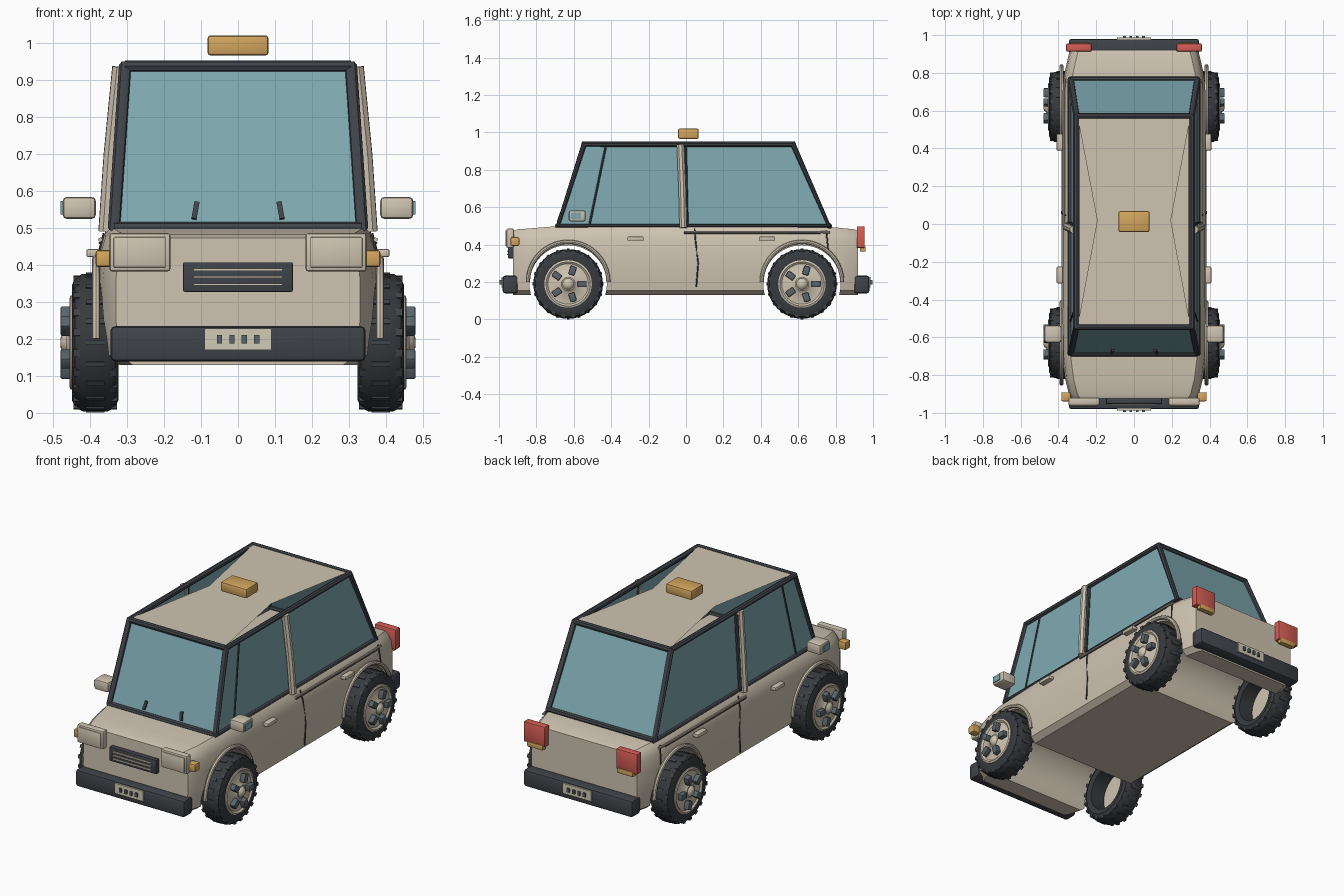
import bpy, bmesh
from math import sin, cos, pi, radians
from mathutils import Vector, Matrix

cube = bpy.data.objects.get("Cube")
if cube:
    bpy.data.objects.remove(cube, do_unlink=True)


def material(name, *rgb):
    m = bpy.data.materials.new(name)
    m.use_nodes = True
    m.diffuse_color = (*rgb, 1)
    m.node_tree.nodes["Principled BSDF"].inputs["Base Color"].default_value = (*rgb, 1)
    return m


BEIGE = material("beige paint", 0.62, 0.55, 0.44)
DARK = material("dark trim", 0.05, 0.056, 0.066)
TYRE = material("tyre rubber", 0.038, 0.042, 0.047)
GLASS = material("teal glass", 0.21, 0.4, 0.44)
AMBER = material("amber", 0.65, 0.38, 0.11)
RED = material("red lens", 0.66, 0.11, 0.09)
SLATE = material("slate", 0.1, 0.13, 0.15)
PLATE = material("pale plate", 0.64, 0.6, 0.46)


def finish(name, bm, mat):
    bmesh.ops.recalc_face_normals(bm, faces=bm.faces)
    me = bpy.data.meshes.new(name)
    bm.to_mesh(me)
    bm.free()
    me.materials.append(mat)
    ob = bpy.data.objects.new(name, me)
    bpy.context.collection.objects.link(ob)
    return ob


def box(name, centre, size, mat, bevel=0.0, rot=None):
    bm = bmesh.new()
    bmesh.ops.create_cube(bm, size=1)
    bmesh.ops.scale(bm, vec=size, verts=bm.verts)
    if bevel:
        bmesh.ops.bevel(bm, geom=bm.edges[:], offset=bevel, segments=2, profile=0.5, affect='EDGES')
    if rot:
        bmesh.ops.transform(bm, matrix=rot, verts=bm.verts)
    bmesh.ops.translate(bm, vec=centre, verts=bm.verts)
    return finish(name, bm, mat)


def tube(name, pts, r, mat, cyclic=False):
    cu = bpy.data.curves.new(name, 'CURVE')
    cu.dimensions = '3D'
    cu.bevel_depth = r
    cu.bevel_resolution = 2
    cu.use_fill_caps = True
    sp = cu.splines.new('POLY')
    sp.points.add(len(pts) - 1)
    for p, co in zip(sp.points, pts):
        p.co = (*co, 1)
    sp.use_cyclic_u = cyclic
    cu.materials.append(mat)
    ob = bpy.data.objects.new(name, cu)
    bpy.context.collection.objects.link(ob)
    return ob


def panel(name, pts, mat):
    bm = bmesh.new()
    bm.faces.new([bm.verts.new(p) for p in pts])
    return finish(name, bm, mat)


def loft(name, rings, mat, closed=False):
    """Skin a list of closed rings, capped at the ends or joined round."""
    bm = bmesh.new()
    rows = [[bm.verts.new(p) for p in ring] for ring in rings]
    n = len(rows[0])
    for a, b in zip(rows, rows[1:] + rows[:1] if closed else rows[1:]):
        for i in range(n):
            bm.faces.new((a[i], a[(i + 1) % n], b[(i + 1) % n], b[i]))
    if not closed:
        bm.faces.new(rows[0])
        bm.faces.new(rows[-1])
    return finish(name, bm, mat)


def lathe(name, prof, s, cy, mat, closed=False, seg=40):
    rings = [[(s * x, cy + r * cos(2 * pi * k / seg), AXLE + r * sin(2 * pi * k / seg))
              for k in range(seg)] for x, r in prof]
    return loft(name, rings, mat, closed)


AXLE = 0.19
WHEELS = {"front": -0.63, "rear": 0.62}

# Lower body: lofted cross-sections along its length
stations = [(-0.925, 0.33, 0.472), (-0.9, 0.345, 0.482), (-0.82, 0.365, 0.488), (-0.7, 0.38, 0.498),
            (-0.4, 0.383, 0.505), (0.4, 0.383, 0.505), (0.7, 0.38, 0.5), (0.8, 0.368, 0.492),
            (0.9, 0.345, 0.482), (0.92, 0.335, 0.474)]
rings = []
for y, w, top in stations:
    half = [(w - 0.045, 0.13), (w - 0.012, 0.155), (w, 0.25), (w, 0.36),
            (w - 0.008, 0.43), (w - 0.022, top - 0.022), (w - 0.045, top)]
    rings.append([(x, y, z) for x, z in half] + [(-x, y, z) for x, z in reversed(half)])
body = loft("body", rings, BEIGE)

# Wheel wells cut right across the body
for end, y in WHEELS.items():
    cutter = lathe("well_cutter", [(-0.6, 0.207), (0.6, 0.207)], 1, y, BEIGE, seg=48)
    cutter.hide_render = True
    mod = body.modifiers.new("well", 'BOOLEAN')
    mod.operation = 'DIFFERENCE'
    mod.solver = 'EXACT'
    mod.object = cutter
    bpy.context.view_layer.objects.active = body
    bpy.ops.object.modifier_apply(modifier=mod.name)
    bpy.data.objects.remove(cutter, do_unlink=True)

# Cabin corners
BX, TX, BZ, TZ = 0.335, 0.305, 0.5, 0.937
FB, FT, RT, RB = (-0.685, BZ), (-0.545, TZ), (0.572, TZ), (0.765, BZ)


def corner(p, s):
    return (s * (BX if p[1] == BZ else TX), *p)


def on_side(y, z, s, out=0.0):
    t = (z - BZ) / (TZ - BZ)
    return (s * (BX + (TX - BX) * t + out), y, z)


for label, lo, hi in (("windscreen", FB, FT), ("rear_window", RB, RT)):
    panel(label, [corner(lo, -1), corner(lo, 1), corner(hi, 1), corner(hi, -1)], GLASS)
    for where, p in (("bottom", lo), ("top", hi)):
        tube(f"{label}_{where}_rail", [corner(p, -1), corner(p, 1)], 0.016, DARK)

# Roof panel narrowing at the middle, open along both sides
bm = bmesh.new()
outline = [(0.3, -0.545), (0.195, 0.02), (0.3, 0.572)]
roof = [(x, y, TZ + 0.008) for x, y in outline] + [(-x, y, TZ + 0.008) for x, y in reversed(outline)]
panel("roof", roof, BEIGE)
bm.free()
box("roof_sign", (0, 0.013, 0.993), (0.165, 0.11, 0.055), AMBER, 0.009)

# Ends of the car: bumpers and plates
for end, s in (("front", -1), ("rear", 1)):
    box(f"{end}_bumper", (0, s * 0.94, 0.187), (0.69, 0.08, 0.096), DARK, 0.014)
    box(f"{end}_plate", (0, s * 0.982, 0.199), (0.18, 0.009, 0.058), PLATE)
    for i in range(4):
        box(f"{end}_plate_stud", (-0.05 + i * 0.0335, s * 0.99, 0.199), (0.014, 0.012, 0.022), SLATE)

# Grille
box("grille", (0, -0.937, 0.367), (0.296, 0.03, 0.08), DARK, 0.004)
for z in (0.347, 0.367, 0.387):
    box("grille_slat", (0, -0.953, z), (0.24, 0.008, 0.006), BEIGE)

for side, s in (("left", 1), ("right", -1)):
    # Window frame and glass
    tube(f"{side}_window_frame", [corner(p, s) for p in (FB, FT, RT, RB)], 0.017, DARK, True)
    panel(f"{side}_window", [corner(p, s) for p in (FB, FT, RT, RB)], GLASS)
    tube(f"{side}_window_divider", [on_side(-0.515, 0.51, s), on_side(-0.43, 0.92, s)], 0.006, DARK)
    tube(f"{side}_pillar", [on_side(-0.015, 0.49, s, 0.022), on_side(-0.02, 0.7, s, 0.022),
                            on_side(-0.03, 0.935, s, 0.015)], 0.021, BEIGE)
    tube(f"{side}_pillar_seal", [on_side(0.003, 0.5, s, 0.012), on_side(-0.006, 0.92, s, 0.008)], 0.011, DARK)

    # Lamps
    box(f"{side}_headlight", (s * 0.265, -0.94, 0.434), (0.165, 0.04, 0.104), BEIGE, 0.008)
    box(f"{side}_headlight_lens", (s * 0.265, -0.961, 0.434), (0.142, 0.009, 0.082), BEIGE, 0.003)
    box(f"{side}_indicator", (s * 0.36, -0.915, 0.417), (0.05, 0.048, 0.046), AMBER, 0.008)
    box(f"{side}_tail_light", (s * 0.292, 0.934, 0.44), (0.134, 0.042, 0.116), RED, 0.006)
    box(f"{side}_tail_indicator", (s * 0.285, 0.945, 0.377), (0.1, 0.03, 0.028), AMBER, 0.004)

    # Wiper, mirror, handles
    box(f"{side}_wiper", (s * 0.115, -0.676, 0.547), (0.014, 0.012, 0.048), DARK, 0,
        Matrix.Rotation(radians(-10 * s), 4, 'Y') @ Matrix.Rotation(radians(-18), 4, 'X'))
    box(f"{side}_mirror", (s * 0.429, -0.582, 0.554), (0.09, 0.09, 0.06), BEIGE, 0.012)
    box(f"{side}_mirror_glass", (s * 0.475, -0.59, 0.554), (0.009, 0.055, 0.036), GLASS)
    for y in (-0.27, 0.433):
        box(f"{side}_door_handle", (s * 0.393, y, 0.432), (0.034, 0.088, 0.022), BEIGE, 0.006)

    # Door seam and waist trim
    tube(f"{side}_door_seam", [(s * 0.362, 0.045, 0.485), (s * 0.376, 0.05, 0.43), (s * 0.383, 0.065, 0.3),
                               (s * 0.383, 0.055, 0.175)], 0.004, DARK)
    tube(f"{side}_waist_trim", [(s * 0.372, -0.01, 0.468), (s * 0.372, 0.7, 0.468),
                                (s * 0.366, 0.77, 0.466)], 0.006, BEIGE)
    tube(f"{side}_waist_shadow_line", [(s * 0.374, -0.01, 0.459), (s * 0.372, 0.72, 0.459)], 0.003, DARK)
    tube(f"{side}_rear_seam", [(s * 0.362, 0.75, 0.475), (s * 0.373, 0.76, 0.37)], 0.004, DARK)

    for end, cy in WHEELS.items():
        tag = f"{end}_{side}"
        # Arch lip
        tube(f"{tag}_arch_lip", [(s * 0.384, cy + 0.215 * cos(pi * k / 20), AXLE + 0.01 + 0.215 * sin(pi * k / 20))
                                 for k in range(21)], 0.011, BEIGE)
        # Tyre, rim and hub
        lathe(f"{tag}_tyre", [(0.33, 0.125), (0.323, 0.155), (0.332, 0.175), (0.352, 0.186), (0.42, 0.186),
                              (0.44, 0.175), (0.449, 0.155), (0.447, 0.125)], s, cy, TYRE, True)
        lathe(f"{tag}_rim", [(0.42, 0.127), (0.452, 0.127), (0.456, 0.118), (0.448, 0.108), (0.453, 0.05),
                             (0.464, 0.036), (0.464, 0.03), (0.476, 0.02), (0.48, 0.006)], s, cy, BEIGE)
        for k in range(5):
            turn = Matrix.Rotation(2 * pi * k / 5, 4, 'X')
            box(f"{tag}_rim_slot", Vector((s * 0.465, cy, AXLE)) + turn @ Vector((0, 0.075, 0)),
                (0.03, 0.048, 0.034), SLATE, 0.005, turn)
        # Tread lugs: centre bars and shoulder blocks
        for k in range(20):
            turn = Matrix.Rotation(2 * pi * k / 20, 4, 'X')
            box(f"{tag}_tread_bar", Vector((s * 0.386, cy, AXLE)) + turn @ Vector((0, 0, 0.185)),
                (0.05, 0.014, 0.009), DARK, 0, turn)
            turn = Matrix.Rotation(2 * pi * (k + 0.5) / 20, 4, 'X')
            for x in (0.338, 0.434):
                box(f"{tag}_shoulder_lug", Vector((s * x, cy, AXLE)) + turn @ Vector((0, 0, 0.174)),
                    (0.022, 0.02, 0.016), DARK, 0, turn)

# Turn curves into meshes and smooth all but sharp edges
bpy.ops.object.select_all(action='DESELECT')
for ob in bpy.context.collection.objects:
    if ob.type == 'CURVE':
        ob.select_set(True)
        bpy.context.view_layer.objects.active = ob
bpy.ops.object.convert(target='MESH')
for ob in bpy.context.collection.objects:
    if ob.type == 'MESH':
        ob.select_set(True)
bpy.ops.object.shade_smooth_by_angle(angle=radians(35))
